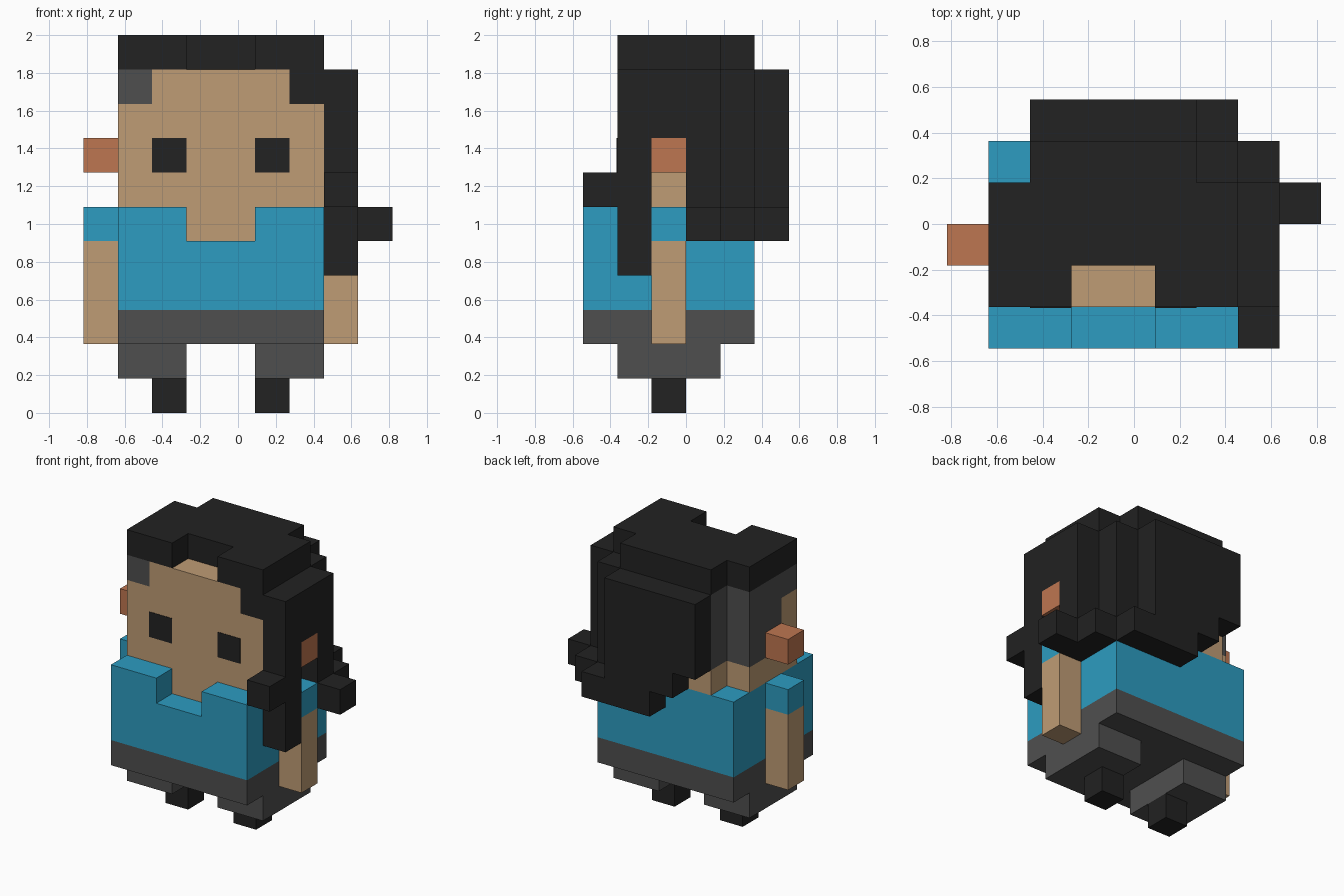
import bpy
import bmesh
import math
from mathutils import Vector

cube = bpy.data.objects.get("Cube")
if cube:
    bpy.data.objects.remove(cube, do_unlink=True)

UNIT = 2 / 11                      # edge of one block
ORIGIN = Vector((-4.5, -3, 0))     # grid corner, in blocks


def material(name, color):
    mat = bpy.data.materials.new(name)
    mat.diffuse_color = (*color, 1)
    mat.use_nodes = True
    bsdf = mat.node_tree.nodes["Principled BSDF"]
    bsdf.inputs["Base Color"].default_value = (*color, 1)
    bsdf.inputs["Roughness"].default_value = 0.9
    return mat


BLACK = material("black", (0.016, 0.016, 0.016))
GREY = material("dark grey", (0.078, 0.078, 0.078))
BLUE = material("blue", (0.026, 0.332, 0.533))
SKIN = material("skin", (0.521, 0.332, 0.178))
EAR = material("ear red", (0.515, 0.181, 0.082))


def cells(boxes):
    """All grid cells inside boxes given as (x0, x1, y0, y1, z0, z1)."""
    return {(x, y, z) for x0, x1, y0, y1, z0, z1 in boxes
            for x in range(x0, x1) for y in range(y0, y1) for z in range(z0, z1)}


def blocks(name, mat, boxes, cut=()):
    """One closed blocky part: the boxes joined, minus the cut boxes."""
    solid = cells(boxes) - cells(cut)
    bm = bmesh.new()
    for cell in solid:
        for axis in range(3):
            u, v = (axis + 1) % 3, (axis + 2) % 3
            for side in (0, 1):
                near = list(cell)
                near[axis] += 2 * side - 1
                if tuple(near) in solid:
                    continue
                ring = []
                for du, dv in ((0, 0), (1, 0), (1, 1), (0, 1)):
                    p = Vector(cell)
                    p[axis] += side
                    p[u] += du
                    p[v] += dv
                    ring.append(bm.verts.new((p + ORIGIN) * UNIT))
                bm.faces.new(ring if side else ring[::-1])
    bmesh.ops.remove_doubles(bm, verts=bm.verts, dist=1e-4)
    bmesh.ops.dissolve_limit(bm, angle_limit=math.radians(1),
                             verts=bm.verts, edges=bm.edges)
    mesh = bpy.data.meshes.new(name)
    bm.to_mesh(mesh)
    bm.free()
    mesh.materials.append(mat)
    obj = bpy.data.objects.new(name, mesh)
    bpy.context.collection.objects.link(obj)
    return obj


# Legs, feet, arms, sleeves and ears, one per side
for side, leg, foot, arm in (("right", 1, 2, 0), ("left", 5, 5, 7)):
    blocks(side + "_foot", BLACK, [(foot, foot + 1, 2, 3, 0, 1)])
    blocks(side + "_leg", GREY, [(leg, leg + 2, 1, 4, 1, 2)])
    blocks(side + "_arm", SKIN, [(arm, arm + 1, 2, 3, 2, 5)])
    blocks(side + "_sleeve", BLUE, [(arm, arm + 1, 2, 3, 5, 6)])
    blocks(side + "_ear", EAR, [(arm, arm + 1, 2, 3, 7, 8)])

# Torso with a notched neckline
neckline = (3, 5, 0, 2, 5, 6)
blocks("trousers", GREY, [(1, 7, 0, 5, 2, 3)])
blocks("shirt", BLUE, [(1, 7, 0, 5, 3, 6)], cut=[neckline])
blocks("neck", SKIN, [(3, 5, 1, 2, 5, 6)])

# Shaved side of the head and the single fringe block
shaved = [(1, 2, 1, 2, 9, 10), (1, 2, 2, 4, 7, 10), (2, 3, 4, 5, 7, 10)]
fringe = (6, 7, 1, 2, 9, 10)
blocks("head", SKIN, [(1, 7, 1, 4, 6, 10), (2, 3, 4, 5, 6, 7)],
       cut=shaved + [fringe])
blocks("shaved_side", GREY, shaved)

# Eyes: thin plates on the face
for side, x in (("right", 2), ("left", 5)):
    eye = blocks(side + "_eye", BLACK, [(x, x + 1, 1, 2, 7, 8)])
    front = (1 + ORIGIN.y) * UNIT
    for v in eye.data.vertices:
        v.co.y = front - 0.003 if v.co.y < front + 0.01 else front + 0.003

# Hair on top, with a parting at the front
blocks("hair_top", BLACK,
       [(1, 7, 1, 4, 10, 11), (2, 6, 4, 5, 10, 11)],
       cut=[(3, 5, 1, 2, 10, 11)])
blocks("hair_fringe", BLACK, [fringe])

# Hair at the back, stepped along the lower edge
blocks("hair_back", BLACK, [
    (3, 7, 4, 5, 6, 10),
    (2, 6, 5, 6, 7, 10),
    (3, 6, 5, 6, 6, 7),
    (4, 7, 5, 6, 5, 6),
])

# Long hair on the left side, around the ear
blocks("hair_side", BLACK, [
    (7, 8, 1, 2, 4, 10),
    (7, 8, 2, 3, 8, 10),
    (7, 8, 3, 4, 5, 10),
    (7, 8, 4, 5, 5, 6),
])
blocks("hair_front_curl", BLACK, [(7, 8, 0, 1, 6, 7)])
blocks("hair_side_curl", BLACK, [(8, 9, 3, 4, 5, 6)])
